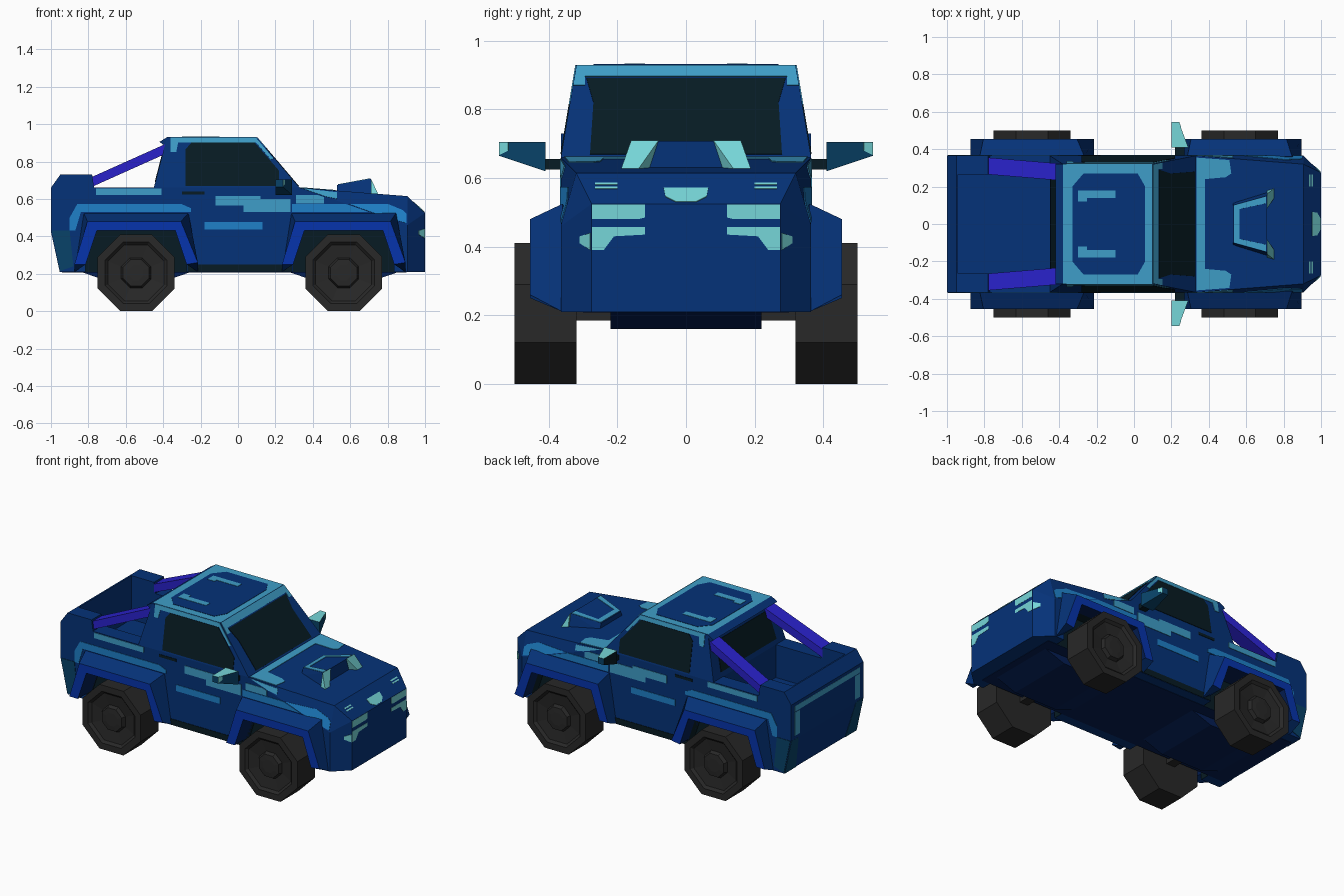
import bpy, bmesh, math
from mathutils import Vector

if "Cube" in bpy.data.objects:
    bpy.data.objects.remove(bpy.data.objects["Cube"])


def material(name, r, g, b):
    m = bpy.data.materials.new(name)
    lin = lambda c: ((c / 255 + 0.055) / 1.055) ** 2.4 if c > 10 else c / 255 / 12.92
    m.diffuse_color = (lin(r), lin(g), lin(b), 1)
    m.use_nodes = True
    m.node_tree.nodes["Principled BSDF"].inputs["Base Color"].default_value = m.diffuse_color
    return m


BODY = material("body blue", 5, 50, 120)
CYAN = material("camo cyan", 62, 158, 200)
MID = material("camo mid blue", 30, 128, 200)
RIM = material("arch blue", 6, 52, 172)
PURPLE = material("bar purple", 42, 34, 205)
TEAL = material("light teal", 118, 214, 216)
GLASS = material("dark glass", 7, 27, 35)
RUBBER = material("wheel grey", 40, 40, 40)
NAVY = material("underside navy", 4, 30, 84)
SEA = material("dark teal", 8, 66, 104)


def finish(name, bm, mats, rule=None):
    bmesh.ops.recalc_face_normals(bm, faces=bm.faces)
    bm.normal_update()
    if rule:
        for f in bm.faces:
            f.material_index = rule(f)
    me = bpy.data.meshes.new(name)
    bm.to_mesh(me)
    bm.free()
    for m in mats:
        me.materials.append(m)
    ob = bpy.data.objects.new(name, me)
    bpy.context.collection.objects.link(ob)
    return ob


def hull(name, pts, mats, rule=None, sym=False):
    bm = bmesh.new()
    for p in pts:
        bm.verts.new(p)
        if sym:
            bm.verts.new((p[0], -p[1], p[2]))
    res = bmesh.ops.convex_hull(bm, input=bm.verts)
    junk = {v for v in res["geom_interior"] if isinstance(v, bmesh.types.BMVert)}
    bmesh.ops.delete(bm, geom=list(junk), context='VERTS')
    bmesh.ops.dissolve_limit(bm, angle_limit=0.01, verts=bm.verts, edges=bm.edges)
    return finish(name, bm, mats, rule)


def solid(name, pts, vec, mat):
    """Polygon extruded along a vector."""
    bm = bmesh.new()
    a = [bm.verts.new(p) for p in pts]
    b = [bm.verts.new(Vector(p) + Vector(vec)) for p in pts]
    n = len(a)
    bm.faces.new(a)
    bm.faces.new(b[::-1])
    for i in range(n):
        bm.faces.new((a[i], a[(i + 1) % n], b[(i + 1) % n], b[i]))
    return finish(name, bm, [mat])


def plate(name, pts, mat, t=0.003):
    """Thin painted plate lying on a surface."""
    pts = [Vector(p) for p in pts]
    n = Vector()
    for i, p in enumerate(pts):
        n += p.cross(pts[(i + 1) % len(pts)])
    n.normalize()
    return solid(name, [p - n * t for p in pts], n * 2 * t, mat)


def profile(name, xz, y0, y1, mat):
    return solid(name, [(x, y0, z) for x, z in xz], (0, y1 - y0, 0), mat)


def rect(a, b, c, d):
    return [(a, c), (b, c), (b, d), (a, d)]


def side_y(x, z):
    """Half width of the bodywork at a point of the side view."""
    if x > 0.33:
        fold = 0.66 - 0.348 * (x - 0.33)
        return 0.365 - 0.29 * max(0, z - fold)
    return 0.365 - 0.167 * max(0, z - 0.66)


# main body with tapered nose, and cab
body = hull("body", [(-.45, .365, .21), (-.45, .365, .66), (.33, .365, .66), (.905, .365, .21),
                     (.905, .365, .46), (.905, .32, .615), (1, .275, .21), (1, .275, .525)],
            [BODY], sym=True)
hull("cab", [(-.45, .365, .66), (.33, .365, .66), (-.38, .32, .93), (.10, .32, .93)],
     [BODY, CYAN], lambda f: int(f.normal.z > .9), True)
profile("roof_rear_lip", [(-.42, .905), (-.38, .93), (-.36, .929), (-.385, .88)], -.322, .322, BODY)

# open cargo bed
solid("bed_floor", [(-.95, -.27, .21), (-.45, -.27, .21), (-.45, .27, .21), (-.95, .27, .21)],
      (0, 0, .24), BODY)
profile("tailgate", [(-.95, .21), (-1, .43), (-1, .66), (-.95, .73), (-.94, .73), (-.94, .21)],
        -.266, .266, BODY)
cut_jobs = [body]
for s, tag in ((1, "left"), (-1, "right")):
    cut_jobs.append(profile("bed_side_" + tag, [
        (-.95, .21), (-1, .43), (-1, .66), (-.95, .73), (-.78, .73), (-.77, .66), (-.45, .66),
        (-.45, .21)], s * .265, s * .365, BODY))

# wheel wells cut from the bodywork
ARCH = [(-.27, .25), (-.21, .43), (.21, .43), (.27, .25)]
AXLES = ((.565, "front"), (-.545, "rear"))
for cx, end in AXLES:
    for s in (1, -1):
        loop = [(-.27, .1)] + ARCH + [(.27, .1)]
        cutter = profile("well_cutter", [(cx + x, z) for x, z in loop], s * .3, s * .6, GLASS)
        cutter.hide_render = True
        for ob in cut_jobs:
            mod = ob.modifiers.new("well", 'BOOLEAN')
            mod.operation = 'DIFFERENCE'
            mod.solver = 'EXACT'
            mod.material_mode = 'TRANSFER'
            mod.object = cutter
            bpy.context.view_layer.objects.active = ob
            bpy.ops.object.modifier_apply(modifier=mod.name)
        bpy.data.objects.remove(cutter)


def flare(name, cx, s):
    rows = [(.36, [(-.33, .21), (-.28, .525), (.28, .525), (.33, .21)]),
            (.455, [(-.33, .25), (-.26, .48), (.24 if cx < 0 else .25, .48), (.33, .26)]),
            (.455, ARCH), (.30, ARCH)]
    bm = bmesh.new()
    v = [[bm.verts.new((cx + x, s * y, z)) for x, z in pts] for y, pts in rows]
    for r in range(4):
        for i in range(3):
            q = (r + 1) % 4
            f = bm.faces.new((v[r][i], v[r][i + 1], v[q][i + 1], v[q][i]))
            f.material_index = (0, 1, 2, 0)[r]
    for i in (0, 3):
        bm.faces.new([v[r][i] for r in range(4)])
    return finish(name, bm, [BODY, RIM, NAVY])


def wheel(name, cx, s):
    rings = [(.205, .32), (.205, .50), (.165, .50), (.15, .485), (.08, .475), (.07, .497), (.04, .50)]
    bm = bmesh.new()
    v = []
    for r, y in rings:
        r /= math.cos(math.pi / 8)
        angs = [(k + .5) * math.pi / 4 for k in range(8)]
        v.append([bm.verts.new((cx + r * math.cos(a), s * y, .205 + r * math.sin(a))) for a in angs])
    for a, b in zip(v, v[1:]):
        for k in range(8):
            bm.faces.new((a[k], a[(k + 1) % 8], b[(k + 1) % 8], b[k]))
    bm.faces.new(v[0])
    bm.faces.new(v[-1])
    return finish(name, bm, [RUBBER])


# wheels, flares, axles and underbody bulges
for cx, end in AXLES:
    for s, tag in ((1, "left"), (-1, "right")):
        flare(f"{end}_flare_{tag}", cx, s)
        wheel(f"{end}_wheel_{tag}", cx, s)
    profile(end + "_axle", rect(cx - .03, cx + .03, .185, .24), -.33, .33, RUBBER)
    profile(end + "_underbody", [(cx - .3, .212), (cx - .15, .16), (cx + .15, .16), (cx + .3, .212)],
            -.22, .22, NAVY)
plate("floor_panel", [(-.94, -.3, .21), (.9, -.3, .21), (.9, .3, .21), (-.94, .3, .21)], NAVY, .002)

# side paint: name, colour, outline in the side view
SIDE = [
    ("side_window", GLASS, [(-.28, .67), (-.28, .865), (-.25, .9), (.09, .9), (.22, .75), (.22, .67)]),
    ("roof_band", CYAN, [(-.36, .85), (-.36, .928), (.095, .928), (.19, .815), (.175, .81), (.095, .902),
                         (-.32, .902), (-.33, .85)]),
    ("door_handle", GLASS, rect(-.30, -.18, .623, .64)),
    ("bed_stripe", CYAN, rect(-.76, -.41, .62, .655)),
    ("door_stripe", CYAN, [(-.12, .565), (-.12, .615), (.12, .615), (.12, .6), (.28, .6), (.28, .53),
                           (.03, .53), (.03, .565)]),
    ("hood_side_stripe", CYAN, [(.34, .657), (.47, .612), (.53, .6), (.53, .635)]),
    ("fender_stripe", CYAN, [(.31, .576), (.31, .62), (.43, .62), (.46, .61), (.46, .576)]),
    ("rear_stripe", MID, [(-.9, .43), (-.87, .43), (-.84, .53), (-.25, .53), (-.25, .55), (-.3, .572),
                          (-.86, .572), (-.9, .5)]),
    ("low_door_stripe", MID, rect(-.18, .13, .437, .477)),
    ("front_stripe", MID, [(.29, .53), (.70, .53), (.58, .572), (.29, .572)]),
    ("nose_stripe", MID, [(.71, .53), (.59, .573), (.8, .573), (.88, .54), (.9, .52), (.9, .47),
                          (.84, .487)]),
    ("rear_corner", SEA, [(-.95, .215), (-.995, .43), (-.9, .43), (-.88, .24)]),
    ("rocker", GLASS, rect(-.27, .29, .212, .25)),
]


def hood(x, y):
    return (x, y, .66 - .0783 * (x - .33))


def screen(y, z):
    return (.33 - .23 * (z - .66) / .27, y, z)


def bevel(y, z):
    return (1 - (z - .525) * 1.056, y, z)


for s, tag in ((1, "left"), (-1, "right")):
    for name, mat, pts in SIDE:
        plate(f"{name}_{tag}", [(x, s * side_y(x, z), z) for x, z in pts], mat)
    # front lights
    plate("upper_light_" + tag, [(.998, s * y, z) for y, z in [
        (.12, .485), (.12, .523), (.274, .523), (.274, .48), (.14, .48)]], TEAL)
    plate("lower_light_" + tag, [(.998, s * y, z) for y, z in [
        (.12, .435), (.12, .457), (.274, .457), (.274, .39), (.24, .39), (.21, .43)]], TEAL)
    plate("corner_light_" + tag, [(x, s * y, z) for x, y, z in [
        (.997, .278, .39), (.965, .308, .41), (.965, .308, .43), (.997, .278, .44)]], TEAL)
    for i, z in enumerate((.568, .58)):
        plate(f"nose_line_{i}_{tag}", [bevel(s * y, h) for y, h in rect(.2, .265, z, z + .006)],
              TEAL, .002)
    # hood and roof camo
    plate("hood_camo_" + tag, [hood(x, s * y) for x, y in [
        (.335, 0), (.335, .355), (.51, .342), (.52, .27), (.49, .25), (.38, .24), (.38, 0)]], CYAN)
    plate("roof_mark_" + tag, [(x, s * y, .931) for x, y in [
        (-.3, .12), (-.3, .18), (-.1, .18), (-.1, .14), (-.25, .14), (-.25, .12)]], CYAN)
    # tail paint
    plate("tail_side_mark_" + tag, [(-.998, s * y, z) for y, z in rect(.28, .33, .45, .6)], CYAN)
    plate("tail_corner_" + tag, [(-.95, s * .25, .21), (-.998, s * .29, .43), (-.998, s * .363, .43),
                                 (-.95, s * .363, .21)], SEA)
    # bars from the bed to the cab
    hull("bed_bar_" + tag, [(x, s * y, z) for x, y0, y1, z0, z1 in (
        (-.78, .265, .355, .665, .718), (-.385, .232, .322, .842, .895))
        for y in (y0, y1) for z in (z0, z1)], [PURPLE])
    # mirrors
    hull("mirror_" + tag, [(x, s * y, z) for x, y, z in [
        (.2, .41, .62), (.2, .41, .705), (.2, .545, .705), (.2, .545, .665),
        (.29, .41, .62), (.29, .41, .705), (.24, .545, .705), (.24, .545, .665)]],
        [TEAL, SEA, GLASS],
        lambda f: 2 if f.normal.x < -.5 else int(f.normal.z < .5))
    plate("mirror_tip_" + tag, [(x, s * y, z) for x, y, z in [
        (.25, .518, .68), (.25, .518, .704), (.24, .544, .704), (.24, .544, .667)]], TEAL, .002)
    profile("mirror_arm_" + tag, rect(.22, .27, .625, .655), s * .355, s * .415, GLASS)
    # scoop cheeks
    hull("scoop_cheek_" + tag, [(x, s * y, z) for x, y, z in [
        (.71, .16, .71), (.71, .08, .71), (.71, .18, .62), (.71, .11, .62),
        (.75, .19, .625), (.75, .14, .625)]], [TEAL])

# hood scoop
hull("hood_scoop", [(.53, .115, .63), (.53, .10, .675), (.71, .15, .708), (.71, .17, .62)],
     [BODY], sym=True)
for s, tag in ((1, "left"), (-1, "right")):
    top = lambda x, y: (x, s * y, .675 + .183 * (x - .53))
    plate("scoop_edge_" + tag, [top(.535, 0), top(.535, .1), top(.705, .147), top(.705, .11),
                                top(.565, .08), top(.565, 0)], CYAN)

# windscreen, rear glass, roof panel, nose and tail marks
plate("windscreen", [screen(y, z) for y, z in [
    (-.28, .668), (-.27, .82), (-.29, .89), (.29, .89), (.27, .82), (.28, .668)]], GLASS)
plate("screen_band", [screen(y, z) for y, z in [
    (-.328, .87), (-.318, .928), (.318, .928), (.328, .87), (.295, .87), (.295, .895), (-.295, .895),
    (-.295, .87)]], CYAN)
plate("rear_glass", [(-.45 + .07 * (z - .66) / .27, y, z) for y, z in [
    (-.28, .69), (.28, .69), (.26, .87), (-.26, .87)]], GLASS)
plate("roof_panel", [(x, y, .929) for x, y in [
    (-.33, -.2), (-.27, -.27), (.02, -.27), (.06, -.2), (.06, .2), (.02, .27), (-.27, .27),
    (-.33, .2)]], BODY, .003)
plate("nose_badge_mark", [bevel(y, z) for y, z in [
    (-.065, .57), (.065, .57), (.06, .545), (.03, .53), (-.03, .53), (-.06, .545)]], TEAL)
plate("tail_stripe", [(-.998, y, z) for y, z in rect(-.33, .33, .605, .64)], CYAN)
